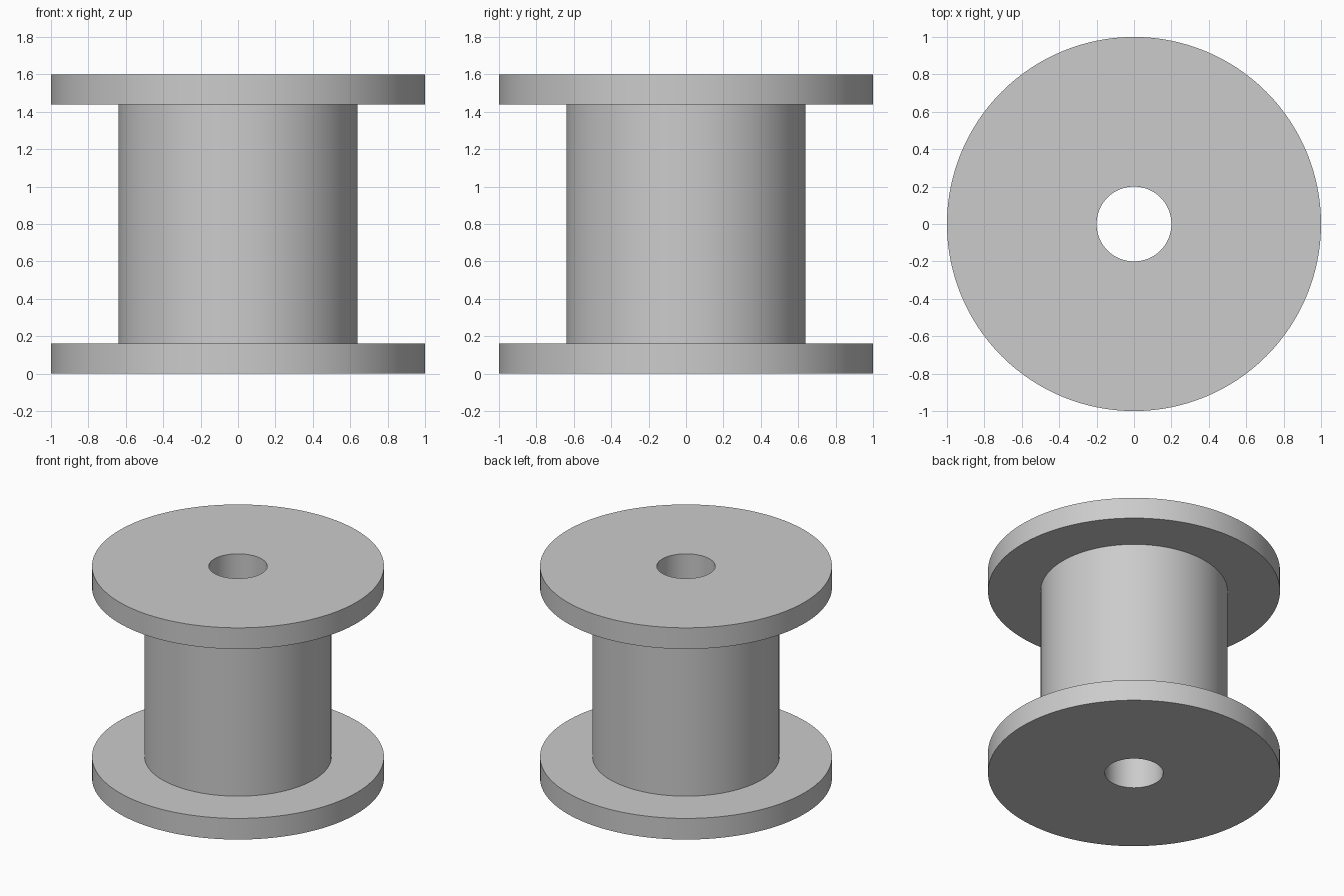
import bpy, bmesh, math
from mathutils import Matrix, Vector

default_cube = bpy.data.objects.get("Cube")
if default_cube:
    bpy.data.objects.remove(default_cube, do_unlink=True)

FLANGE_RADIUS, BARREL_RADIUS, BORE_RADIUS = 1.0, 0.64, 0.2
HEIGHT, FLANGE_THICKNESS = 1.6, 0.16
SEGMENTS = 128

# Plain grey material
grey = bpy.data.materials.new("plain_grey")
grey.use_nodes = True
colour = (0.6, 0.6, 0.6, 1.0)
grey.diffuse_color = colour
grey.node_tree.nodes["Principled BSDF"].inputs["Base Color"].default_value = colour


def lathe(name, profile, material):
    """Revolve a closed (radius, height) profile around the z axis."""
    bm = bmesh.new()
    verts = [bm.verts.new((r, 0, z)) for r, z in profile]
    edges = [bm.edges.new((a, b)) for a, b in zip(verts, verts[1:] + verts[:1])]
    bmesh.ops.spin(bm, geom=verts + edges, cent=(0, 0, 0), axis=(0, 0, 1),
                   angle=math.tau, steps=SEGMENTS, use_merge=True)
    bmesh.ops.remove_doubles(bm, verts=bm.verts, dist=0.0001)
    bmesh.ops.recalc_face_normals(bm, faces=bm.faces)
    mesh = bpy.data.meshes.new(name)
    bm.to_mesh(mesh)
    bm.free()
    mesh.materials.append(material)
    obj = bpy.data.objects.new(name, mesh)
    bpy.context.collection.objects.link(obj)
    bpy.ops.object.select_all(action='DESELECT')
    obj.select_set(True)
    bpy.context.view_layer.objects.active = obj
    bpy.ops.object.shade_smooth_by_angle(angle=math.radians(30))
    return obj


# Spool: two flanges, the barrel between them and the bore, as one solid
lower = [(BORE_RADIUS, 0), (FLANGE_RADIUS, 0),
         (FLANGE_RADIUS, FLANGE_THICKNESS), (BARREL_RADIUS, FLANGE_THICKNESS)]
upper = [(r, HEIGHT - z) for r, z in reversed(lower)]
lathe("spool", lower + upper, grey)
